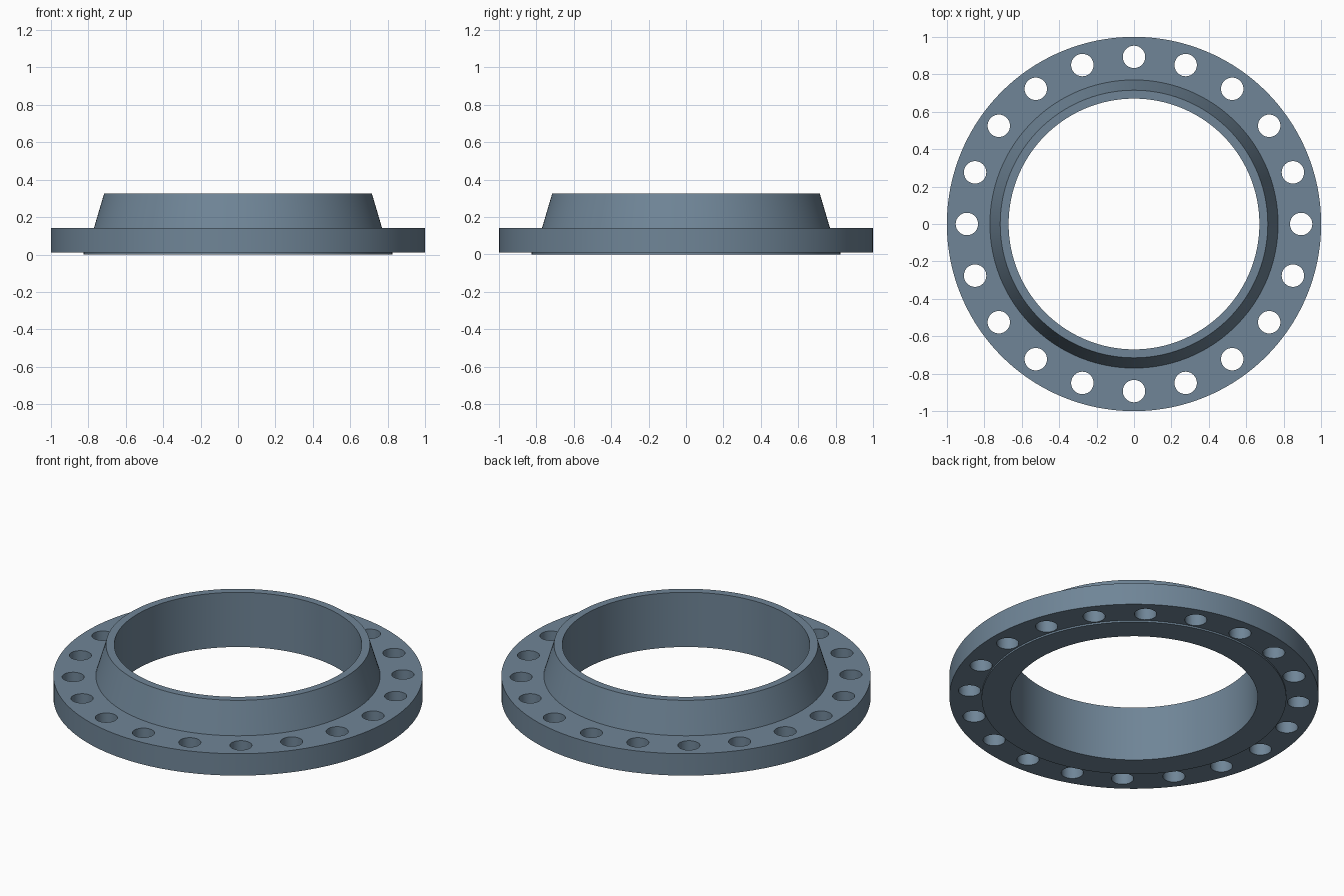
import bpy, bmesh
from math import pi, cos, sin, radians
from mathutils import Matrix

if "Cube" in bpy.data.objects:
    bpy.data.objects.remove(bpy.data.objects["Cube"])

SEGMENTS = 160
HOLES = 20
HOLE_CIRCLE = 0.893
HOLE_RADIUS = 0.06

# cross-section (radius, height): bore, raised face, flange plate, tapered hub
PROFILE = [(0.67, 0.0), (0.825, 0.0), (0.825, 0.01), (1.0, 0.01),
           (1.0, 0.141), (0.77, 0.141), (0.715, 0.327), (0.67, 0.327)]


def make_object(name, bm):
    bmesh.ops.recalc_face_normals(bm, faces=bm.faces)
    mesh = bpy.data.meshes.new(name)
    bm.to_mesh(mesh)
    bm.free()
    obj = bpy.data.objects.new(name, mesh)
    bpy.context.collection.objects.link(obj)
    return obj


# flange body turned around the z axis
bm = bmesh.new()
rings = []
for i in range(SEGMENTS):
    a = 2 * pi * i / SEGMENTS
    rings.append([bm.verts.new((r * cos(a), r * sin(a), z)) for r, z in PROFILE])
for i in range(SEGMENTS):
    p, q = rings[i], rings[(i + 1) % SEGMENTS]
    for j in range(len(PROFILE)):
        k = (j + 1) % len(PROFILE)
        bm.faces.new((p[j], q[j], q[k], p[k]))
flange = make_object("weld_neck_flange", bm)

# blue-grey steel, shared with the cutter so the hole walls match
steel = bpy.data.materials.new("blue_grey_steel")
steel.diffuse_color = (0.16, 0.235, 0.31, 1.0)
steel.use_nodes = True
steel.node_tree.nodes["Principled BSDF"].inputs["Base Color"].default_value = steel.diffuse_color
flange.data.materials.append(steel)

# bolt hole cutters
bm = bmesh.new()
for i in range(HOLES):
    a = 2 * pi * i / HOLES
    place = Matrix.Translation((HOLE_CIRCLE * cos(a), HOLE_CIRCLE * sin(a), 0.08))
    bmesh.ops.create_cone(bm, cap_ends=True, segments=40, radius1=HOLE_RADIUS,
                          radius2=HOLE_RADIUS, depth=0.3, matrix=place)
cutter = make_object("bolt_hole_cutter", bm)
cutter.data.materials.append(steel)
cutter.hide_render = True

# drill the holes, then drop the cutter
bpy.context.view_layer.objects.active = flange
flange.select_set(True)
drill = flange.modifiers.new("bolt_holes", 'BOOLEAN')
drill.operation = 'DIFFERENCE'
drill.solver = 'EXACT'
drill.object = cutter
bpy.ops.object.modifier_apply(modifier=drill.name)
bpy.data.objects.remove(cutter)

# smooth round walls, keep machined edges crisp
bpy.ops.object.shade_smooth_by_angle(angle=radians(15))
